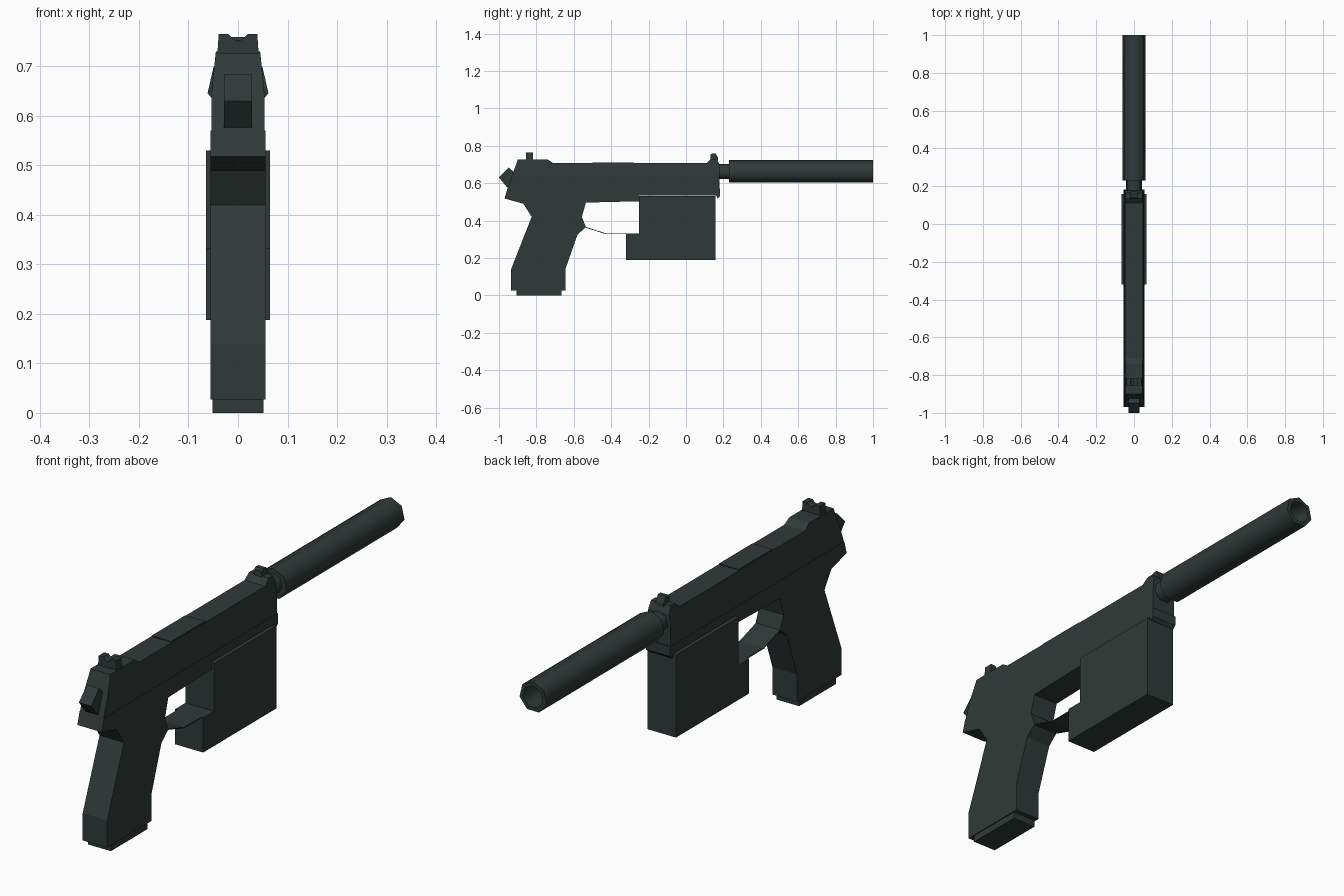
import bpy, bmesh, math

if "Cube" in bpy.data.objects:
    bpy.data.objects.remove(bpy.data.objects["Cube"], do_unlink=True)

gunmetal = bpy.data.materials.new("dark gunmetal")
gunmetal.use_nodes = True
COLOUR = (0.030, 0.042, 0.040, 1)
gunmetal.diffuse_color = COLOUR
gunmetal.node_tree.nodes["Principled BSDF"].inputs["Base Color"].default_value = COLOUR


def finish(name, bm):
    bmesh.ops.recalc_face_normals(bm, faces=bm.faces[:])
    mesh = bpy.data.meshes.new(name)
    bm.to_mesh(mesh)
    bm.free()
    mesh.materials.append(gunmetal)
    ob = bpy.data.objects.new(name, mesh)
    bpy.context.collection.objects.link(ob)
    return ob


def prism(profile, axis, lo, hi):
    """Extrude a 2D profile: (y, z) along x, or (x, z) along y."""
    bm = bmesh.new()
    place = (lambda a, b: (lo, a, b)) if axis == "x" else (lambda a, b: (a, lo, b))
    face = bm.faces.new([bm.verts.new(place(a, b)) for a, b in profile])
    new = bmesh.ops.extrude_face_region(bm, geom=[face])["geom"]
    step = (hi - lo, 0, 0) if axis == "x" else (0, hi - lo, 0)
    bmesh.ops.translate(bm, vec=step, verts=[g for g in new if isinstance(g, bmesh.types.BMVert)])
    return bm


def slab(name, profile, half):
    return finish(name, prism(profile, "x", -half, half))


def lathe(name, profile, sides=7, height=0.66):
    """Closed tube about the bore axis from (y, radius) rings, a vertex on top."""
    bm = bmesh.new()
    rings = []
    for y, r in profile:
        angles = [math.pi / 2 + math.tau * i / sides for i in range(sides)]
        rings.append([bm.verts.new((r * math.cos(a), y, height + r * math.sin(a))) for a in angles])
    for a, b in zip(rings, rings[1:]):
        for i in range(sides):
            j = (i + 1) % sides
            bm.faces.new((a[i], a[j], b[j], b[i]))
    bm.faces.new(rings[0])
    bm.faces.new(rings[-1])
    ob = finish(name, bm)
    bpy.ops.object.select_all(action="DESELECT")
    ob.select_set(True)
    bpy.context.view_layer.objects.active = ob
    bpy.ops.object.shade_smooth_by_angle(angle=math.radians(60))
    return ob


# Slide, its sides leaning in towards the top
SHOULDER = 0.64
bm = prism([(-0.955, 0.57), (-0.905, 0.71), (-0.9, 0.727), (-0.74, 0.727), (-0.71, 0.707),
            (0.11, 0.707), (0.135, 0.73), (0.165, 0.73), (0.178, 0.7), (0.178, 0.57)],
           "x", -0.054, 0.054)
bmesh.ops.bisect_plane(bm, geom=bm.verts[:] + bm.edges[:] + bm.faces[:],
                       plane_co=(0, 0, SHOULDER), plane_no=(0, 0, 1))
for v in bm.verts:
    v.co.x *= 1 - 1.9 * max(0, v.co.z - SHOULDER)
finish("slide", bm)

# Ejection port cover
slab("ejection_port", [(-0.5, 0.7), (-0.5, 0.711), (-0.28, 0.711), (-0.28, 0.7)], 0.045)

# Frame and grip in one outline
slab("frame_grip", [(-0.955, 0.57), (-0.97, 0.518), (-0.87, 0.49), (-0.825, 0.42),
                    (-0.935, 0.14), (-0.935, 0.027), (-0.645, 0.027), (-0.645, 0.14),
                    (-0.58, 0.325), (-0.535, 0.365), (-0.557, 0.42), (-0.535, 0.496),
                    (-0.25, 0.503), (-0.25, 0.535), (0.16, 0.535), (0.17, 0.518),
                    (0.183, 0.53), (0.183, 0.57)], 0.056)

# Magazine base
slab("magazine_base", [(-0.905, 0), (-0.905, 0.03), (-0.665, 0.03), (-0.665, 0)], 0.052)

# Thin trigger guard strip
TOP = [(-0.54, 0.367), (-0.43, 0.332), (-0.24, 0.332)]
slab("trigger_guard", TOP + [(y, z - 0.004) for y, z in reversed(TOP)], 0.055)

# Block under the frame, stepped at the rear
slab("underbarrel_module", [(-0.32, 0.188), (-0.32, 0.332), (-0.25, 0.332), (-0.25, 0.53),
                            (0.158, 0.53), (0.158, 0.188)], 0.065)

# Tilted hammer
slab("hammer", [(-1.0, 0.63), (-0.947, 0.683), (-0.9, 0.64), (-0.955, 0.576)], 0.028)

# Sights
finish("rear_sight", prism([(-0.042, 0.72), (-0.039, 0.765), (-0.019, 0.765), (-0.01, 0.755), (0, 0.75),
                            (0.01, 0.755), (0.019, 0.765), (0.039, 0.765), (0.042, 0.72)],
                           "y", -0.855, -0.818))
slab("front_sight", [(0.132, 0.72), (0.132, 0.752), (0.14, 0.759), (0.158, 0.759),
                     (0.172, 0.735), (0.172, 0.72)], 0.018)

# Barrel and hollow suppressor
lathe("barrel", [(0.15, 0.043), (0.25, 0.043)])
lathe("suppressor", [(0.23, 0.063), (1.0, 0.063), (1.0, 0.046), (0.8, 0.046)])
